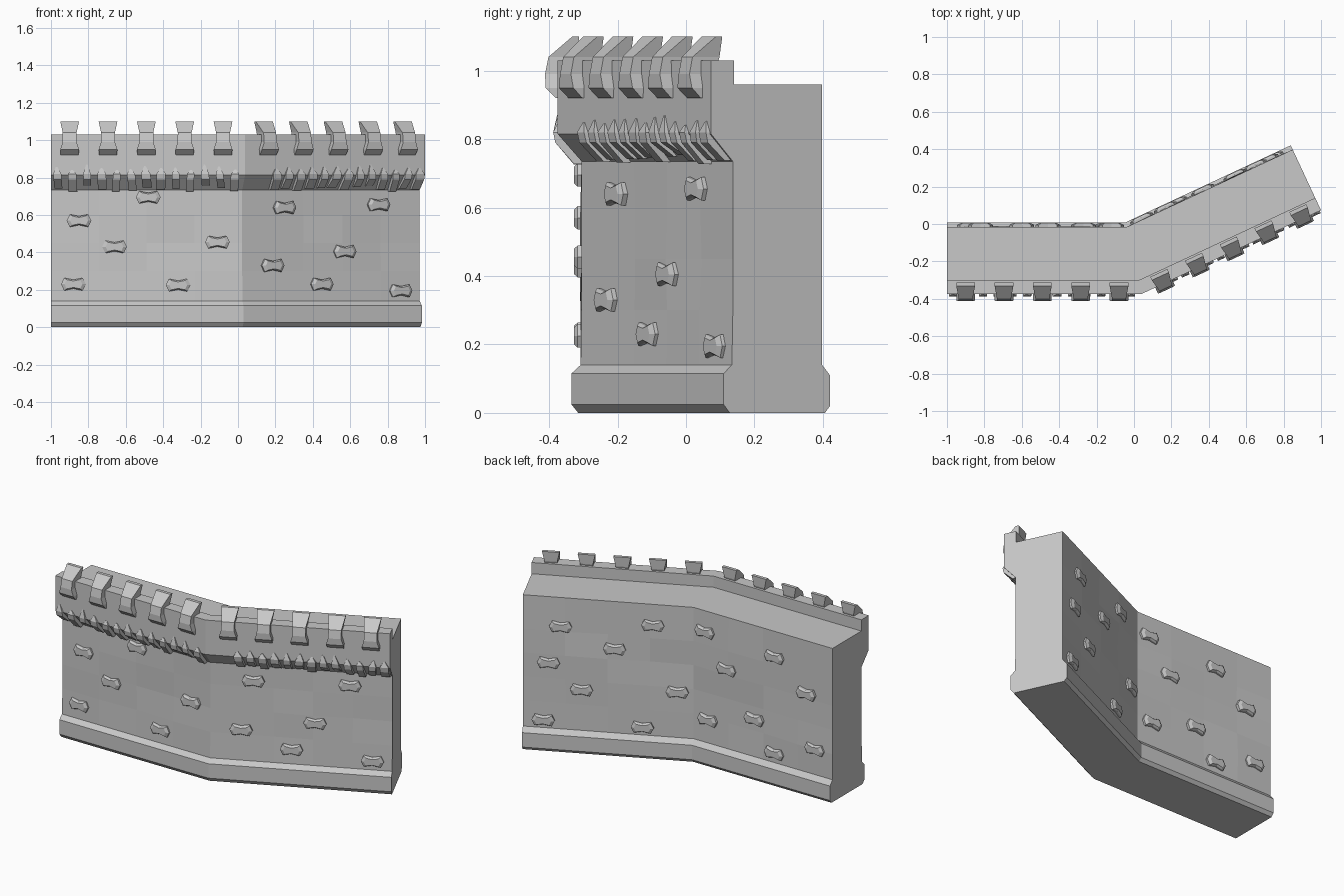
import bpy, bmesh, math, random
from mathutils import Vector

random.seed(4)
if "Cube" in bpy.data.objects:
    bpy.data.objects.remove(bpy.data.objects["Cube"])

stone = bpy.data.materials.new("grey stone")
stone.use_nodes = True
GREY = (0.58, 0.58, 0.58, 1)
stone.diffuse_color = GREY
bsdf = stone.node_tree.nodes["Principled BSDF"]
bsdf.inputs["Base Color"].default_value = GREY
bsdf.inputs["Roughness"].default_value = 0.9

BEND = math.radians(25)
MITER = math.tan(BEND / 2)
PIVOT = -0.045
LENGTH = 0.978


def place(wing, s, d, z):
    """Map run s, depth d and height z to the straight or the angled wing."""
    if wing == "straight":
        return Vector((s, d, z))
    c, n = math.cos(BEND), math.sin(BEND)
    return Vector((PIVOT + s * c - d * n, s * n + d * c, z))


def loft(name, rings):
    """Skin equal closed rings and cap both ends."""
    bm = bmesh.new()
    rows = [[bm.verts.new(p) for p in ring] for ring in rings]
    count = len(rows[0])
    for a, b in zip(rows, rows[1:]):
        for i in range(count):
            j = (i + 1) % count
            bm.faces.new((a[i], a[j], b[j], b[i]))
    bm.faces.new(rows[0])
    bm.faces.new(rows[-1][::-1])
    bmesh.ops.recalc_face_normals(bm, faces=bm.faces)
    mesh = bpy.data.meshes.new(name)
    bm.to_mesh(mesh)
    bm.free()
    mesh.materials.append(stone)
    obj = bpy.data.objects.new(name, mesh)
    bpy.context.collection.objects.link(obj)
    return obj


# Wall body: plinth, slightly uneven faces, overhanging parapet and walkway
FRONT, BACK = -0.305, -0.017
front_rows = [(FRONT, z) for z in (0.3, 0.45, 0.6)]
back_rows = [(BACK, z) for z in (0.75, 0.6, 0.45, 0.3)]
uneven = set(front_rows + back_rows)
profile = ([(-0.315, 0), (-0.335, 0.025), (-0.335, 0.115), (-0.308, 0.14)]
           + front_rows
           + [(FRONT, 0.735), (-0.375, 0.815), (-0.375, 1.03), (-0.302, 1.03),
              (-0.302, 0.96), (BACK, 0.96)]
           + back_rows
           + [(BACK, 0.14), (0.008, 0.11), (0.008, 0.02), (-0.008, 0)])


def section(wing, t):
    ring = []
    for d, z in profile:
        if wing == "straight":
            s = -1 + t * (PIVOT - MITER * d + 1)
        else:
            s = -MITER * d + t * (LENGTH + MITER * d)
        wobble = random.uniform(-0.007, 0.007) if (d, z) in uneven and 0 < t < 1 else 0
        ring.append(place(wing, s, d + wobble, z))
    return ring


STEPS = 4
loft("wall", [section("straight", i / STEPS) for i in range(STEPS + 1)]
     + [section("angled", i / STEPS) for i in range(1, STEPS + 1)])


def block(name, wing, s, rows, lean=0.0):
    """Stack of rectangles: height, back depth, front depth, width."""
    rings = []
    for z, back, front, width in rows:
        h = width / 2
        c = s + lean * (z - 0.8)
        rings.append([place(wing, c - h, front, z), place(wing, c + h, front, z),
                      place(wing, c + h, back, z), place(wing, c - h, back, z)])
    return loft(name, rings)


# Merlons: waisted caps hooked over the parapet
MERLON = [(0.92, -0.36, -0.38, 0.095), (0.95, -0.35, -0.41, 0.1),
          (0.99, -0.33, -0.412, 0.075), (1.04, -0.315, -0.402, 0.074),
          (1.1, -0.312, -0.332, 0.1)]
for i in range(5):
    block("merlon_straight", "straight", -0.9 + 0.205 * i, MERLON)
    block("merlon_angled", "angled", 0.05 + 0.205 * i, MERLON)

# Corbels: rough wedges under the parapet
def corbel(wing, s):
    drop = random.uniform(-0.015, 0.015)
    width = random.uniform(0.038, 0.05)
    block("corbel_" + wing, wing, s,
          [(0.74 + drop, -0.29, -0.328, width), (0.79, -0.29, -0.382, width),
           (0.82, -0.33, -0.388, width), (0.855 + drop, -0.368, -0.377, 0.008)],
          lean=random.uniform(-0.12, 0.12))


for i in range(13):
    corbel("straight", -0.965 + 0.079 * i)
    corbel("angled", 0.105 + 0.07 * i)


# Raised stones: pinched outline with chamfered face
OUTLINE = [(-1, 0), (-0.75, -1), (0, -0.7), (0.75, -1),
           (1, 0), (0.75, 1), (0, 0.7), (-0.75, 1)]


def raised_stone(wing, s, z, base, out):
    rings = []
    for depth, shrink in ((-0.012, 1), (0.012, 1), (0.022, 0.72)):
        rings.append([place(wing, s + u * 0.066 * shrink, base + out * depth,
                            z + v * 0.034 * shrink) for u, v in OUTLINE])
    loft("raised_stone_" + ("front" if out < 0 else "back"), rings)


front_straight = [(-0.85, 0.57), (-0.66, 0.43), (-0.88, 0.23),
                  (-0.48, 0.695), (-0.11, 0.455), (-0.32, 0.225)]
front_angled = [(0.18, 0.64), (0.11, 0.33), (0.4, 0.23),
                (0.535, 0.405), (0.735, 0.655), (0.865, 0.195)]
back_straight = [(-0.12, 0.83), (-0.6, 0.8), (-0.27, 0.635), (-0.82, 0.63),
                 (-0.14, 0.285), (-0.46, 0.375), (-0.6, 0.2), (-0.88, 0.3)]
back_angled = [(0.76, 0.78), (0.23, 0.83), (0.45, 0.665), (0.83, 0.55),
               (0.64, 0.395), (0.09, 0.425), (0.86, 0.19), (0.29, 0.19)]
for wing, spots, base, out in (("straight", front_straight, FRONT, -1),
                               ("angled", front_angled, FRONT, -1),
                               ("straight", back_straight, BACK, 1),
                               ("angled", back_angled, BACK, 1)):
    for s, z in spots:
        raised_stone(wing, s, z, base, out)
